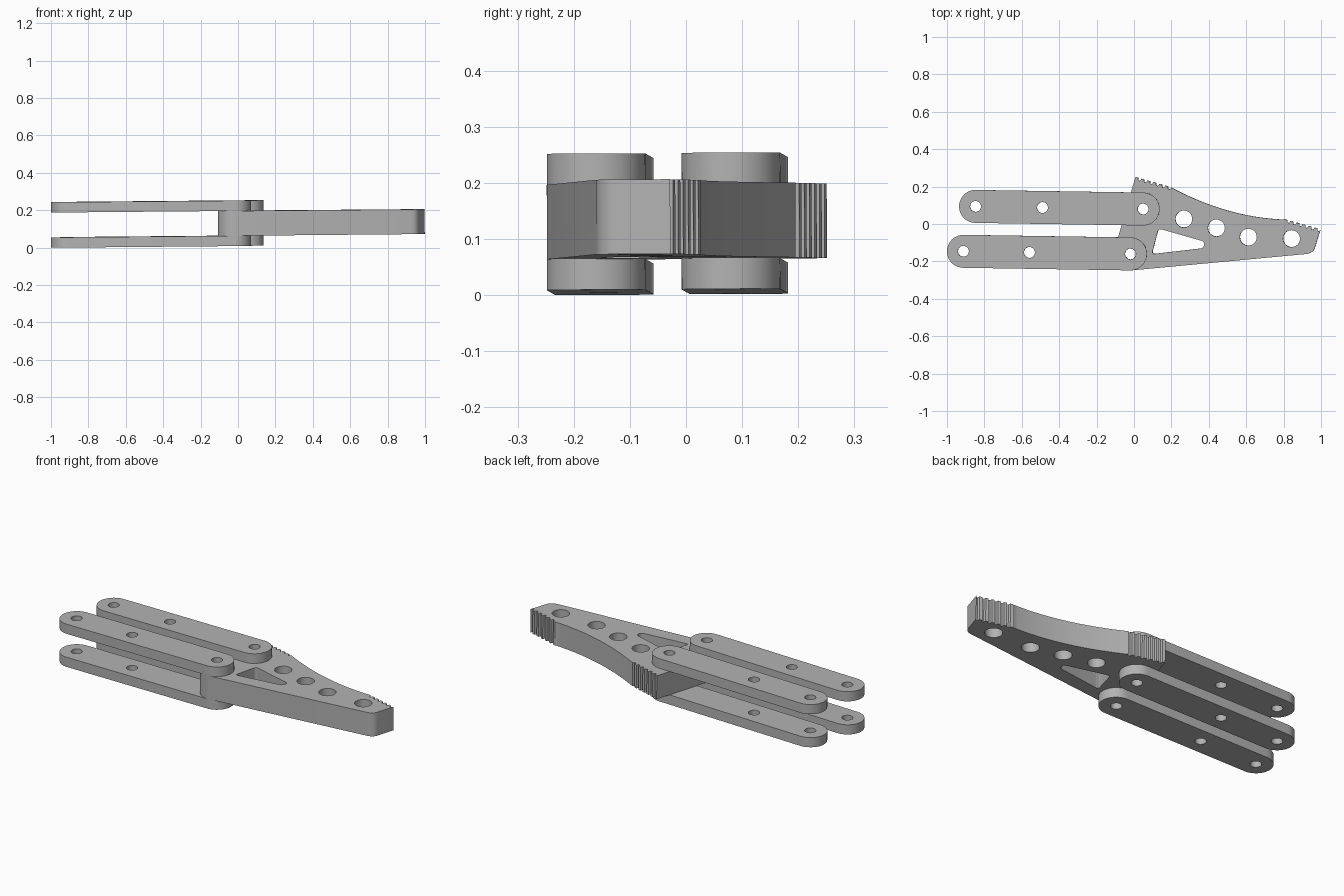
import bpy, bmesh, math
from mathutils import Vector

if "Cube" in bpy.data.objects:
    bpy.data.objects.remove(bpy.data.objects["Cube"], do_unlink=True)

grey = bpy.data.materials.new("plain grey")
grey.use_nodes = True
grey.diffuse_color = (0.45, 0.45, 0.45, 1)
grey.node_tree.nodes["Principled BSDF"].inputs["Base Color"].default_value = (0.45, 0.45, 0.45, 1)

TILT = (0.004, -0.009, 0)   # the whole tool leans very slightly
BASE = 0.0095
BAR, JAW = 0.055, 0.133     # plate thicknesses


def arc(centre, r, start, end, n):
    """Points along an arc, angles in degrees."""
    angles = [math.radians(start + (end - start) * i / n) for i in range(n + 1)]
    return [Vector(centre) + Vector((r * math.cos(a), r * math.sin(a))) for a in angles]


def circle(centre, r, n=32):
    return arc(centre, r, 0, 360, n)[:-1]


def bezier(a, b, c, n):
    a, b, c = Vector(a), Vector(b), Vector(c)
    ts = [i / n for i in range(n + 1)]
    return [a * (1 - t) ** 2 + b * 2 * t * (1 - t) + c * t * t for t in ts]


def rounded(corners, r, n=6):
    """Polygon with softened corners."""
    pts = []
    for i, c in enumerate(corners):
        c = Vector(c)
        before = (Vector(corners[i - 1]) - c).normalized() * r
        after = (Vector(corners[(i + 1) % len(corners)]) - c).normalized() * r
        pts += bezier(c + before, c, c + after, n)
    return pts


def teeth(start, end, count, depth):
    """Saw-tooth row from start to end, cut into the material."""
    a, step = Vector(start), (Vector(end) - Vector(start)) / count
    inward = Vector((step.y, -step.x)).normalized() * depth
    pts = []
    for i in range(count):
        p = a + step * i
        pts += [p, p + step * 0.45, p + step * 0.6 + inward, p + step * 0.9 + inward]
    return pts


def plate(name, loops, bottom, thickness):
    """Flat plate: first loop is the outline, the others are through holes."""
    curve = bpy.data.curves.new(name, "CURVE")
    curve.dimensions, curve.fill_mode = "2D", "BOTH"
    curve.extrude = thickness / 2
    for pts in loops:
        spline = curve.splines.new("POLY")
        spline.points.add(len(pts) - 1)
        for q, p in zip(spline.points, pts):
            q.co = (p.x, p.y, 0, 1)
        spline.use_cyclic_u = True
    temp = bpy.data.objects.new(name + " outline", curve)
    bpy.context.collection.objects.link(temp)
    deps = bpy.context.evaluated_depsgraph_get()
    mesh = bpy.data.meshes.new_from_object(temp.evaluated_get(deps))
    bpy.data.objects.remove(temp, do_unlink=True)
    bm = bmesh.new()
    bm.from_mesh(mesh)
    bmesh.ops.remove_doubles(bm, verts=bm.verts, dist=1e-5)
    bmesh.ops.recalc_face_normals(bm, faces=bm.faces)
    bm.to_mesh(mesh)
    bm.free()
    mesh.materials.clear()
    mesh.materials.append(grey)
    ob = bpy.data.objects.new(name, mesh)
    bpy.context.collection.objects.link(ob)
    ob.location.z = BASE + bottom + thickness / 2
    ob.rotation_euler = TILT
    bpy.ops.object.select_all(action="DESELECT")
    ob.select_set(True)
    bpy.context.view_layer.objects.active = ob
    bpy.ops.object.shade_smooth_by_angle(angle=math.radians(25))


# Link bars: one pair above the jaw, one pair below
R, PIN = 0.088, 0.029
links = {
    "back": [(-0.847, 0.094), (-0.489, 0.088), (0.049, 0.080)],
    "front": [(-0.912, -0.146), (-0.559, -0.152), (-0.019, -0.160)],
}
for side, holes in links.items():
    d = Vector(holes[2]) - Vector(holes[0])
    turn = math.degrees(math.atan2(d.y, d.x))
    outline = arc(holes[0], R, turn + 90, turn + 270, 24) + arc(holes[2], R, turn - 90, turn + 90, 24)
    loops = [outline] + [circle(h, PIN) for h in holes]
    plate("lower_" + side + "_link", loops, 0, BAR)
    plate("upper_" + side + "_link", loops, BAR + JAW, BAR)

# Gripper jaw: toothed edges, hollow curve between them, rounded heel at the pivot
pivot_back, pivot_front = links["back"][2], links["front"][2]
outline = teeth((0.008, 0.251), (0.2, 0.197), 6, 0.013)
outline += bezier((0.2, 0.195), (0.5, 0.035), (0.8, 0.024), 24)
outline += teeth((0.805, 0.026), (0.998, -0.028), 6, 0.013)
outline += [Vector((0.998, -0.028))]
outline += bezier((0.968, -0.125), (0.96, -0.155), (0.925, -0.16), 8)
outline += arc(pivot_front, R, -85, -197, 18)

holes = [circle(pivot_back, PIN), circle(pivot_front, PIN)]
for spot in [(0.267, 0.027), (0.441, -0.021), (0.612, -0.07), (0.843, -0.078)]:
    holes.append(circle(spot, 0.045))
holes.append(rounded([(0.132, -0.024), (0.378, -0.094), (0.372, -0.129), (0.096, -0.161)], 0.018))
plate("gripper_jaw", [outline] + holes, BAR, JAW)
